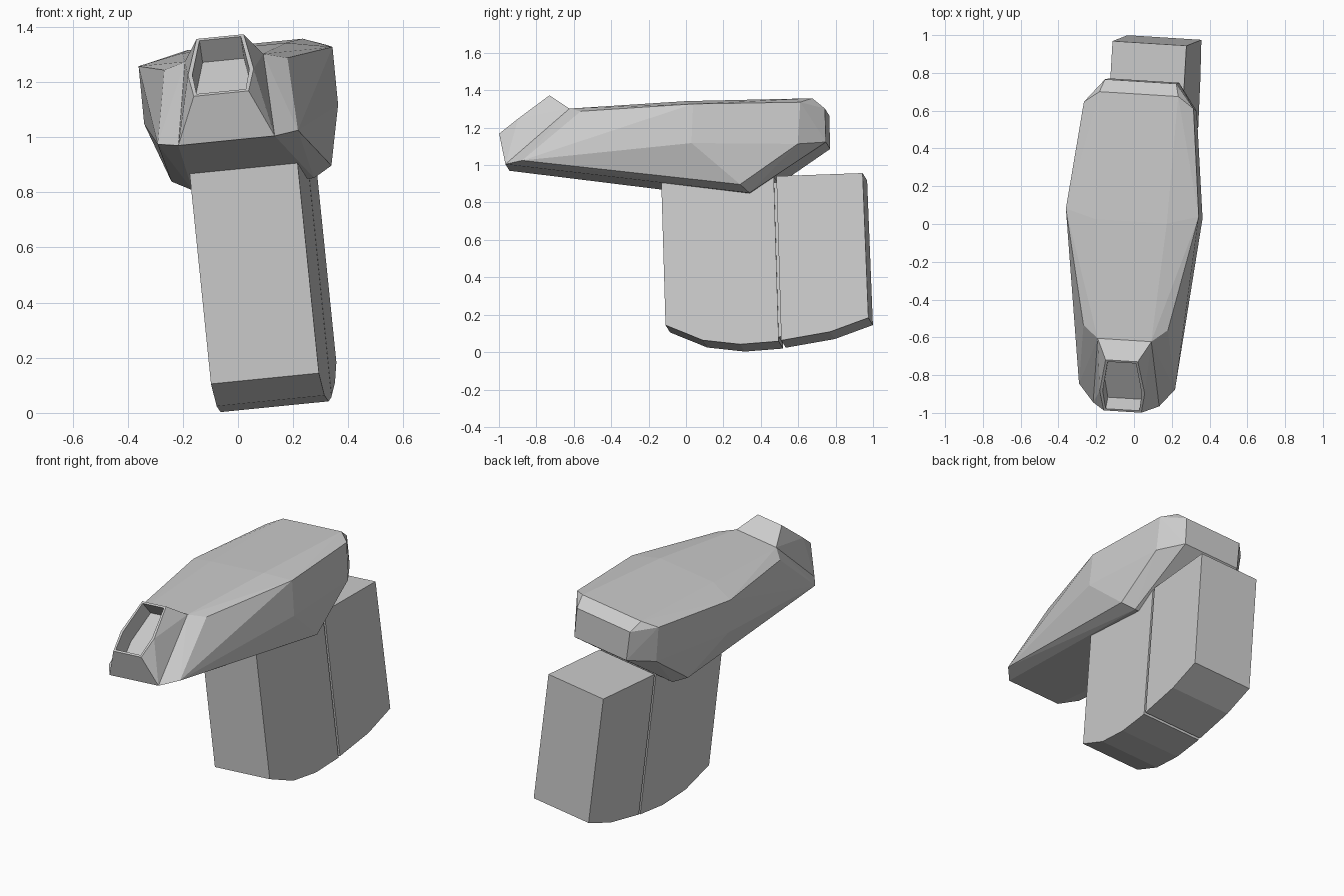
import bpy, bmesh
from math import radians
from mathutils import Matrix

if "Cube" in bpy.data.objects:
    bpy.data.objects.remove(bpy.data.objects["Cube"])

# Shared tilt of the whole model and its symmetry plane
TILT = Matrix(((0.993, 0.06, -0.10),
               (-0.06, 0.997, -0.03),
               (0.10, 0.035, 0.994))).to_quaternion().to_matrix().to_4x4()
PLACE = Matrix.Translation((0, 0, 0.004)) @ TILT @ Matrix.Translation((0.115, 0, 0))


def finish(bm, name):
    bmesh.ops.recalc_face_normals(bm, faces=bm.faces[:])
    me = bpy.data.meshes.new(name)
    bm.to_mesh(me)
    bm.free()
    ob = bpy.data.objects.new(name, me)
    bpy.context.collection.objects.link(ob)
    ob.matrix_world = PLACE
    return ob


def slab(name, half, profile):
    """Side profile (y, z) extruded across the width."""
    bm = bmesh.new()
    face = bm.faces.new([bm.verts.new((-half, y, z)) for y, z in profile])
    res = bmesh.ops.extrude_face_region(bm, geom=[face])
    moved = [v for v in res["geom"] if isinstance(v, bmesh.types.BMVert)]
    bmesh.ops.translate(bm, verts=moved, vec=(2 * half, 0, 0))
    return finish(bm, name)


# Two lower blocks with a narrow seam and a thin core bridging it
slab("front_block", 0.197, [(-0.087, 0.895), (-0.087, 0.113), (0.11, 0.025),
                            (0.31, -0.004), (0.516, 0.005), (0.516, 0.895)])
slab("rear_block", 0.197, [(0.530, 0.892), (0.530, 0.009), (0.793, 0.046),
                           (1.0, 0.114), (0.992, 0.892)])
slab("seam_core", 0.185, [(0.50, 0.86), (0.50, 0.03), (0.55, 0.03), (0.55, 0.86)])

# Upper housing: mirrored corner points wrapped in a faceted shell
corners = [
    (0.143, -0.57, 1.300), (0.225, -0.505, 1.275),    # front top
    (0.176, -0.92, 1.010), (0.256, -0.825, 1.019),    # front bottom
    (0.354, 0.105, 1.280), (0.190, 0.060, 1.313),     # widest point, crown
    (0.354, 0.090, 1.070),                            # side break
    (0.292, 0.675, 1.275), (0.288, 0.655, 1.052),     # rear shoulder
    (0.210, 0.735, 1.302), (0.190, 0.800, 1.247), (0.187, 0.800, 1.067),
    (0.292, 0.340, 0.845), (0.222, 0.385, 0.805),     # lowest keel edge
]
bm = bmesh.new()
for x, y, z in corners:
    for s in (1, -1):
        bm.verts.new((s * x, y, z))
bmesh.ops.convex_hull(bm, input=bm.verts[:])
bmesh.ops.dissolve_limit(bm, angle_limit=radians(2), verts=bm.verts[:], edges=bm.edges[:])
finish(bm, "upper_housing")

# Front nozzle: lofted collar with a recessed six-sided opening
bm = bmesh.new()
points = {"base_low": (0.176, -0.92, 1.01), "base_top": (0.143, -0.57, 1.30),
          "lip_low": (0.10, -0.953, 1.183), "lip_mid": (0.12, -0.8485, 1.258),
          "lip_top": (0.086, -0.678, 1.381)}
R = {k: bm.verts.new(p) for k, p in points.items()}
L = {k: bm.verts.new((-p[0], p[1], p[2])) for k, p in points.items()}
for a, b in (("base_low", "lip_low"), ("lip_top", "base_top"), ("base_top", "base_low")):
    bm.faces.new((L[a], R[a], R[b], L[b]))
for S in (R, L):
    for tri in (("base_low", "lip_mid", "lip_low"), ("base_low", "base_top", "lip_mid"),
                ("base_top", "lip_top", "lip_mid")):
        bm.faces.new([S[k] for k in tri])
lip = bm.faces.new((L["lip_low"], R["lip_low"], R["lip_mid"],
                    R["lip_top"], L["lip_top"], L["lip_mid"]))
bmesh.ops.recalc_face_normals(bm, faces=bm.faces[:])
bm.normal_update()
bmesh.ops.inset_individual(bm, faces=[lip], thickness=0.016)
normal = lip.normal.copy()
floor = bmesh.ops.extrude_discrete_faces(bm, faces=[lip])["faces"][0]
bmesh.ops.translate(bm, verts=floor.verts[:], vec=normal * -0.10)
finish(bm, "front_nozzle")
